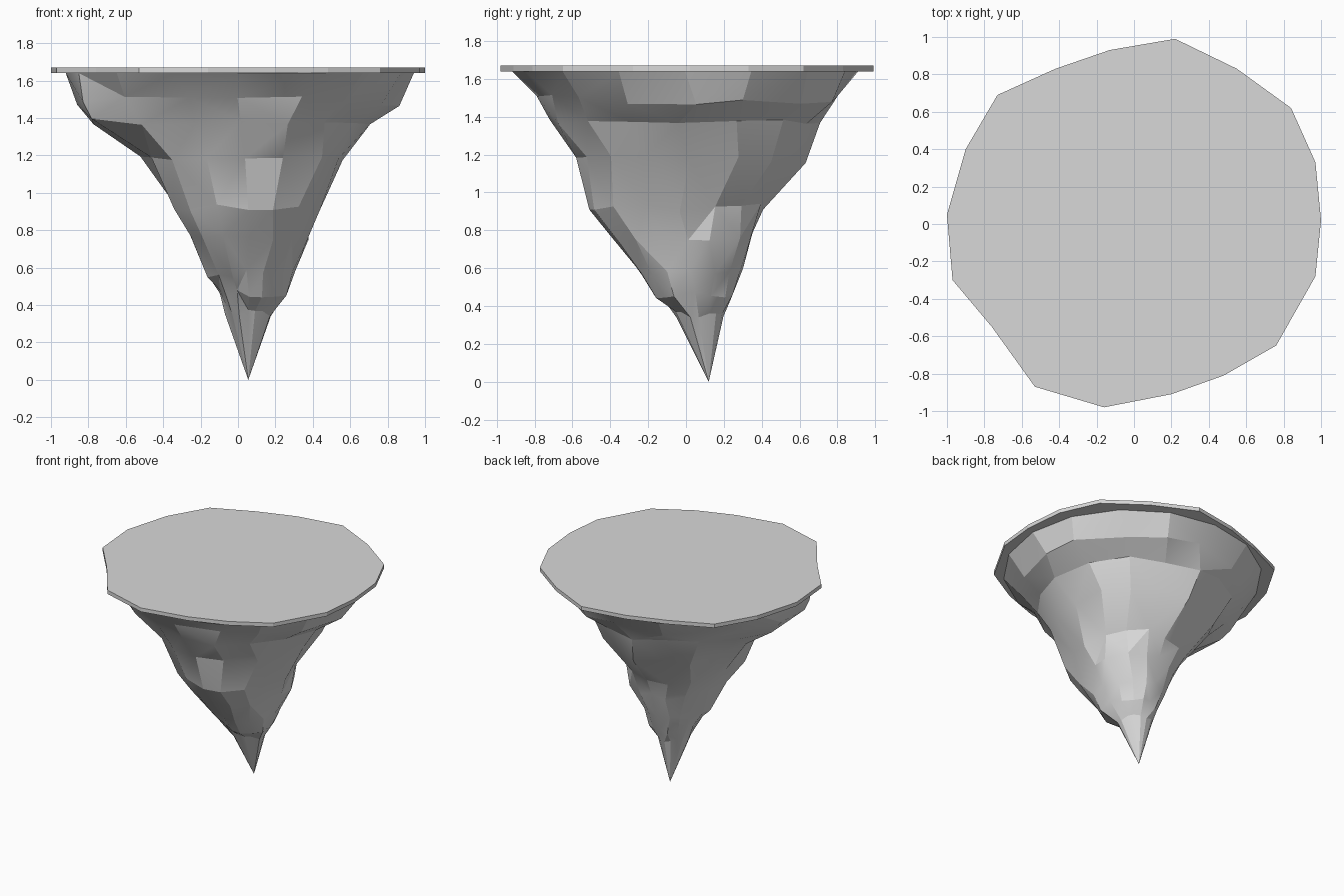
import bpy, bmesh, math, random

random.seed(11)
cube = bpy.data.objects.get("Cube")
if cube:
    bpy.data.objects.remove(cube)

stone = bpy.data.materials.new("stone_grey")
stone.use_nodes = True
GREY = (0.69, 0.69, 0.69, 1)
stone.diffuse_color = GREY
stone.node_tree.nodes["Principled BSDF"].inputs["Base Color"].default_value = GREY


def make_object(name, bm):
    bmesh.ops.recalc_face_normals(bm, faces=bm.faces)
    mesh = bpy.data.meshes.new(name)
    bm.to_mesh(mesh)
    bm.free()
    mesh.materials.append(stone)
    obj = bpy.data.objects.new(name, mesh)
    bpy.context.collection.objects.link(obj)
    return obj


# Thin slab on top, an uneven polygon
OUTLINE = [(.22, .99), (-.13, .93), (-.42, .83), (-.73, .69), (-.9, .4), (-1, .05),
           (-.97, -.3), (-.76, -.55), (-.53, -.87), (-.16, -.98), (.2, -.91), (.48, -.81),
           (.76, -.65), (.97, -.28), (1, .02), (.97, .33), (.84, .62), (.55, .83)]
BOTTOM, TOP = 1.64, 1.67
bm = bmesh.new()
base = bm.faces.new([bm.verts.new((x, y, BOTTOM)) for x, y in OUTLINE])
ext = bmesh.ops.extrude_face_region(bm, geom=[base], use_keep_orig=True)
for v in ext["geom"]:
    if isinstance(v, bmesh.types.BMVert):
        v.co.z = TOP
make_object("top_slab", bm)

# Rock below: height, then the extent in x and in y
RINGS = [(1.64, -.92, .94, -.92, .91), (1.49, -.79, .84, -.79, .81),
         (1.38, -.68, .70, -.70, .69), (1.18, -.51, .57, -.58, .61),
         (.92, -.33, .42, -.48, .42), (.77, -.25, .36, -.38, .36),
         (.57, -.16, .25, -.24, .29), (.46, -.10, .22, -.16, .25),
         (.36, -.07, .17, -.06, .20)]
# Ledges: height, direction, reach, angular width, vertical width
LEDGES = [(1.42, 201, .22, 24, .10), (.52, -17, .09, 34, .09),
          (.98, -58, .05, 26, .14), (.85, 222, .06, 30, .25), (.72, 38, .04, 30, .2)]
SIDES = 16


def ledge_reach(z, degrees):
    total = 0
    for height, direction, reach, spread, depth in LEDGES:
        turn = (degrees - direction + 180) % 360 - 180
        total += reach * math.exp(-(turn / spread) ** 2 - ((z - height) / depth) ** 2)
    return total


bm = bmesh.new()
rings = []
for level, (z, x0, x1, y0, y1) in enumerate(RINGS):
    ring = []
    for i in range(SIDES):
        rough = 0 if level == 0 else 1
        degrees = 360 / SIDES * (i + rough * random.uniform(-.15, .15))
        a = math.radians(degrees)
        scale = 1 + rough * random.uniform(-.03, .04)
        out = ledge_reach(z, degrees)
        x = (x0 + x1) / 2 + ((x1 - x0) / 2 * scale + out) * math.cos(a)
        y = (y0 + y1) / 2 + ((y1 - y0) / 2 * scale + out) * math.sin(a)
        ring.append(bm.verts.new((x, y, z + rough * random.uniform(-.025, .025))))
    rings.append(ring)

# Skin between the rings, split into facets, closing at the tip
tip = bm.verts.new((.055, .12, 0))
for i in range(SIDES):
    j = (i + 1) % SIDES
    for upper, lower in zip(rings, rings[1:]):
        bm.faces.new((upper[i], upper[j], lower[j], lower[i]))
    bm.faces.new((rings[-1][i], rings[-1][j], tip))
bm.faces.new(rings[0])
bmesh.ops.triangulate(bm, faces=[f for f in bm.faces if len(f.verts) == 4])
rock = make_object("hanging_rock", bm)

bpy.ops.object.select_all(action="DESELECT")
rock.select_set(True)
bpy.context.view_layer.objects.active = rock
bpy.ops.object.shade_smooth_by_angle(angle=math.radians(17))
